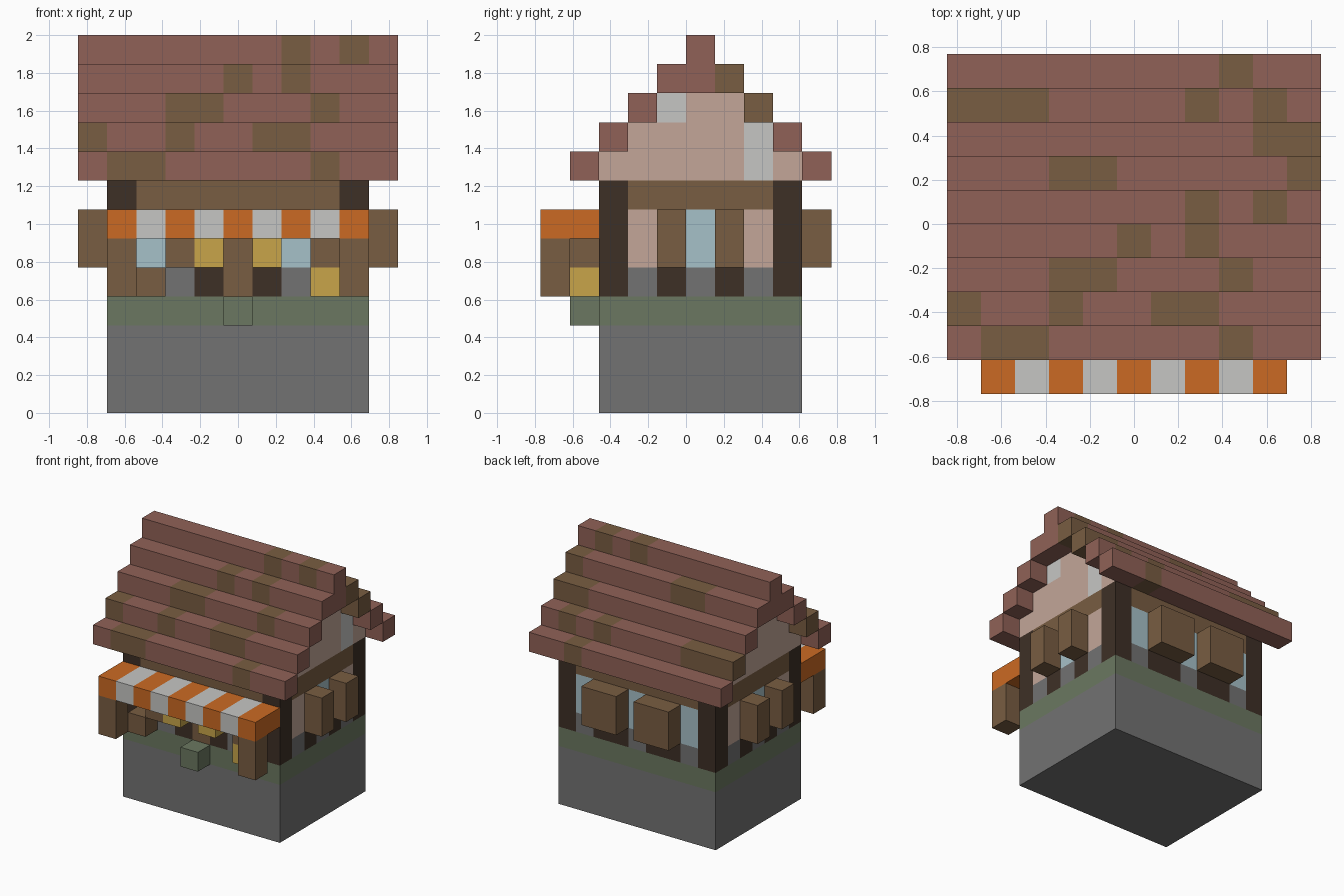
import bpy, bmesh
from mathutils import Vector

if "Cube" in bpy.data.objects:
    bpy.data.objects.remove(bpy.data.objects["Cube"], do_unlink=True)

U = 2 / 13                       # size of one block
ORIGIN = Vector((5.5, 5, 0))     # block coordinates of the centre of the base


def material(name, r, g, b):
    def lin(c):
        c = min(c * 1.06 / 255, 1)
        return ((c + 0.055) / 1.055) ** 2.4
    color = (lin(r), lin(g), lin(b), 1)
    m = bpy.data.materials.new(name)
    m.diffuse_color = color
    m.use_nodes = True
    bsdf = m.node_tree.nodes["Principled BSDF"]
    bsdf.inputs["Base Color"].default_value = color
    bsdf.inputs["Roughness"].default_value = 0.9
    return m


MATS = {
    "R": material("roof_red", 136, 92, 82),
    "B": material("wood_brown", 114, 88, 62),
    "D": material("dark_timber", 58, 45, 36),
    "S": material("stone_grey", 108, 108, 108),
    "G": material("moss_green", 101, 113, 91),
    "P": material("plaster_pink", 184, 157, 144),
    "W": material("chalk_white", 187, 187, 185),
    "L": material("glass_blue", 157, 182, 189),
    "Y": material("lamp_yellow", 189, 156, 70),
    "O": material("awning_orange", 192, 100, 33),
}


def block(name, lo, size, pattern, axis=0):
    """Box in block units; each letter of pattern colours one block along axis."""
    lo, size = Vector(lo), Vector(size)
    bm = bmesh.new()
    bmesh.ops.create_cube(bm, size=1)
    for v in bm.verts:
        v.co = lo + Vector([(c + 0.5) * s for c, s in zip(v.co, size)])
    normal = Vector([float(a == axis) for a in range(3)])
    for n in range(1, len(pattern)):
        if pattern[n] != pattern[n - 1]:
            bmesh.ops.bisect_plane(bm, geom=bm.verts[:] + bm.edges[:] + bm.faces[:],
                                   plane_co=lo + normal * n, plane_no=normal)
    letters = sorted(set(pattern))
    for f in bm.faces:
        n = int(f.calc_center_median()[axis] - lo[axis])
        f.material_index = letters.index(pattern[max(0, min(n, len(pattern) - 1))])
    for v in bm.verts:
        v.co = (v.co - ORIGIN) * U
    mesh = bpy.data.meshes.new(name)
    bm.to_mesh(mesh)
    bm.free()
    for letter in letters:
        mesh.materials.append(MATS[letter])
    obj = bpy.data.objects.new(name, mesh)
    bpy.context.collection.objects.link(obj)
    return obj


# Stone base with a mossy top course, and the doorstep
block("base", (1, 2, 0), (9, 7, 4), "SSSG", axis=2)
block("doorstep", (5, 1, 3), (1, 1, 1), "G")

# Corner posts
for i in (1, 9):
    for j in (2, 8):
        block("corner_post", (i, j, 4), (1, 1, 4), "D")

# Walls: footing course, window course, top beam
def wall(name, lo, size, footing, windows, axis):
    x, y = lo
    w, d = size
    block(name + "_footing", (x, y, 4), (w, d, 1), footing, axis)
    block(name + "_windows", (x, y, 5), (w, d, 2), windows, axis)
    block(name + "_beam", (x, y, 7), (w, d, 1), "B")

wall("front_wall", (2, 2), (7, 1), "SSDBDSS", "LLPBPLL", 0)
wall("back_wall", (2, 8), (7, 1), "SDDSDDS", "LPPLPPL", 0)
for side, i in (("right", 1), ("left", 9)):
    wall(side + "_wall", (i, 3), (1, 5), "SDSDS", "PPLPP", 1)

# Shutters standing out from the side and back walls
for i in (0, 10):
    for j in (4, 6):
        block("side_shutter", (i, j, 5), (1, 1, 2), "B")
for i in (3, 6):
    block("back_shutter", (i, 9, 5), (2, 1, 2), "B")

# Striped awning on two posts, with the things beneath it
block("awning", (1, 0, 6), (9, 2, 1), "OWOWOWOWO")
for i in (1, 9):
    block("awning_post", (i, 0, 4), (1, 1, 2), "B")
for i in (3, 8):
    block("front_shutter", (i, 1, 5), (1, 1, 1), "B")
for i in (4, 6):
    block("hanging_lantern", (i, 1, 5), (1, 1, 1), "Y")
block("crate", (2, 1, 4), (1, 1, 1), "B")
block("hay_bale", (8, 1, 4), (1, 1, 1), "Y")

# Stepped gables at both ends
GABLES = {"left": (9, ("PPPPPWP", "PPPPW", "WPP")),
          "right": (1, ("PPPPPPP", "PPPPP", "PPP"))}
for side, (i, rows) in GABLES.items():
    for n, row in enumerate(rows):
        block(side + "_gable", (i, 2 + n, 8 + n), (1, len(row), 1), row, 1)

# Roof courses from front eave to back eave, patched with brown
COURSES = ("RBBRRRRRBRR", "BRRBRRBBRRR", "RRRBBRRRBRR", "RRRRRBRBRRR",
           "RRRRRRRBRBR",
           "RRRBBRRRRRB", "RRRRRRRRRBB", "BBBRRRRBRBR", "RRRRRRRRBRR")
for n, row in enumerate(COURSES):
    block("roof_course", (0, 1 + n, 12 - abs(n - 4)), (11, 1, 1), row)
block("ridge_beam", (0, 5, 11), (11, 1, 1), "R")
